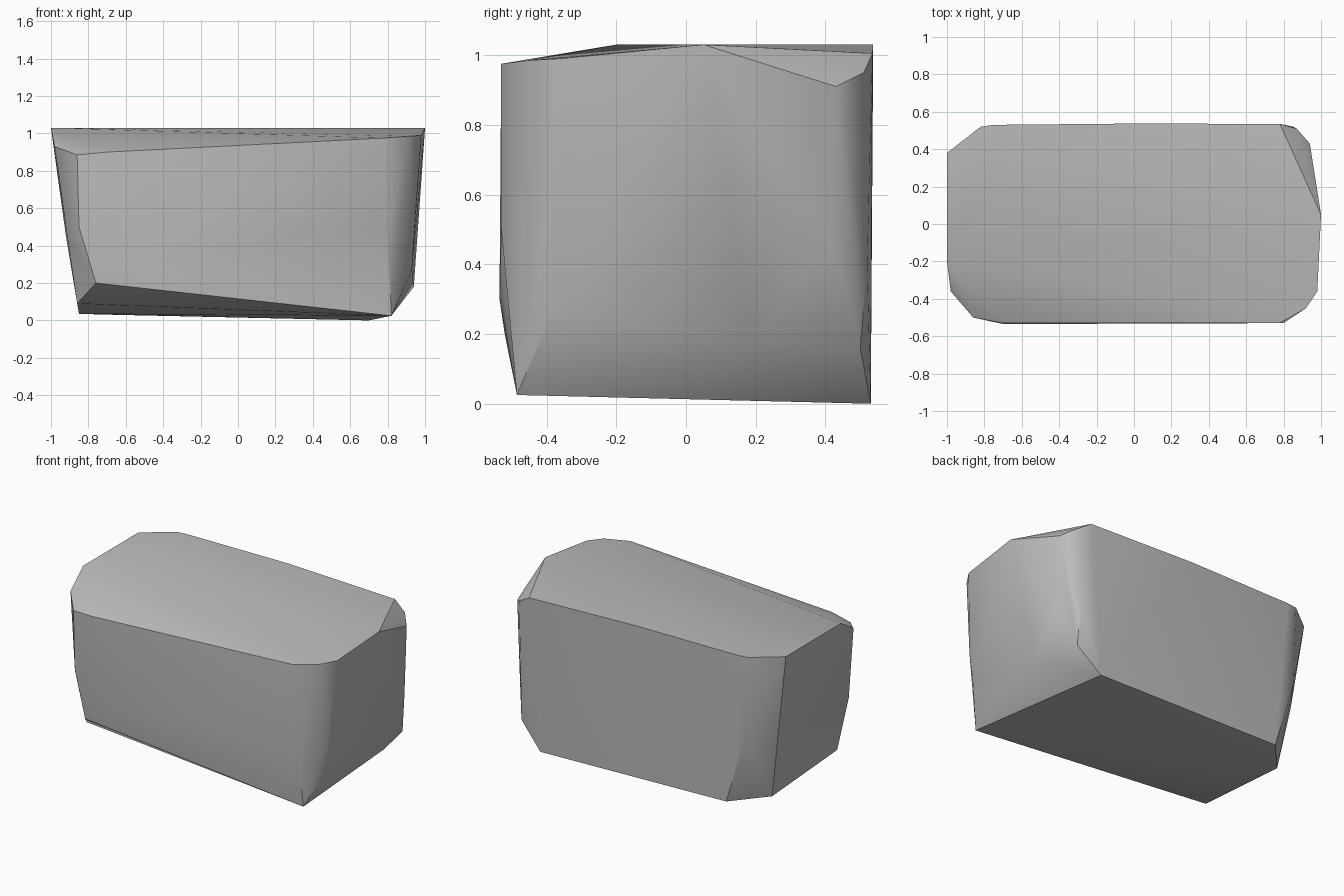
import bpy
import bmesh
from math import radians

# Remove only the default cube
default_cube = bpy.data.objects.get("Cube")
if default_cube:
    bpy.data.objects.remove(default_cube, do_unlink=True)


def make_material(name, color):
    """Create one flat material shown in both viewport and render."""
    material = bpy.data.materials.new(name)
    material.use_nodes = True
    material.diffuse_color = color
    shader = next(n for n in material.node_tree.nodes if n.type == "BSDF_PRINCIPLED")
    shader.inputs["Base Color"].default_value = color
    return material


def make_hull(name, corner_groups, material, sharp_angle):
    """Wrap a tight convex skin around the given corners."""
    bm = bmesh.new()
    for group in corner_groups:
        for corner in group:
            bm.verts.new(corner)
    result = bmesh.ops.convex_hull(bm, input=bm.verts[:], use_existing_faces=False)
    loose = {v for key in ("geom_interior", "geom_unused") for v in result[key]
             if isinstance(v, bmesh.types.BMVert)}
    bmesh.ops.delete(bm, geom=list(loose), context="VERTS")
    bmesh.ops.recalc_face_normals(bm, faces=bm.faces[:])

    mesh = bpy.data.meshes.new(name)
    bm.to_mesh(mesh)
    bm.free()
    mesh.materials.append(material)
    block = bpy.data.objects.new(name, mesh)
    bpy.context.collection.objects.link(block)

    # Soft shading within each broad face, crisp chipped edges
    bpy.ops.object.select_all(action="DESELECT")
    block.select_set(True)
    bpy.context.view_layer.objects.active = block
    bpy.ops.object.shade_smooth_by_angle(angle=radians(sharp_angle))
    return block


# Slightly tilted underside
underside = [
    (0.7, 0.53, 0), (0.82, -0.485, 0.025), (-0.86, -0.36, 0.09),
    (-0.85, 0.31, 0.035), (-0.66, 0.52, 0.03),
]

# Chipped corners just above the underside
lower_chips = [
    (-0.76, -0.52, 0.2), (0.93, -0.38, 0.27), (0.94, 0.19, 0.18),
    (0.86, 0.5, 0.16),
]

# Gently bulging walls
walls = [
    (-0.91, -0.41, 0.43), (-0.85, -0.5, 0.5), (-0.92, 0.35, 0.45),
    (-0.8, 0.52, 0.5), (0.8, -0.53, 0.5), (0.94, -0.4, 0.47),
    (0.96, 0.1, 0.5), (0.93, 0.42, 0.45), (0.85, 0.52, 0.4),
    (-0.7, -0.535, 0.3),
]

# Sloping front rim and the raised back of the top
top_rim = [
    (-0.98, -0.36, 0.93), (-0.86, -0.5, 0.885), (-0.7, -0.53, 0.9),
    (0.78, -0.53, 0.975), (0.92, -0.45, 0.985), (0.98, -0.36, 0.99),
    (1, 0.05, 1.03), (0.94, 0.43, 0.91), (0.87, 0.51, 0.95),
    (0.78, 0.535, 1.005), (0, 0.537, 1.03), (-0.75, 0.53, 1.03),
    (-0.82, 0.52, 1.03), (-0.92, 0.44, 1.03), (-1, 0.38, 1.03),
    (-1, -0.2, 1.03),
]

stone_grey = make_material("stone grey", (0.5, 0.5, 0.5, 1))
make_hull("stone_block", [underside, lower_chips, walls, top_rim], stone_grey, 35)
